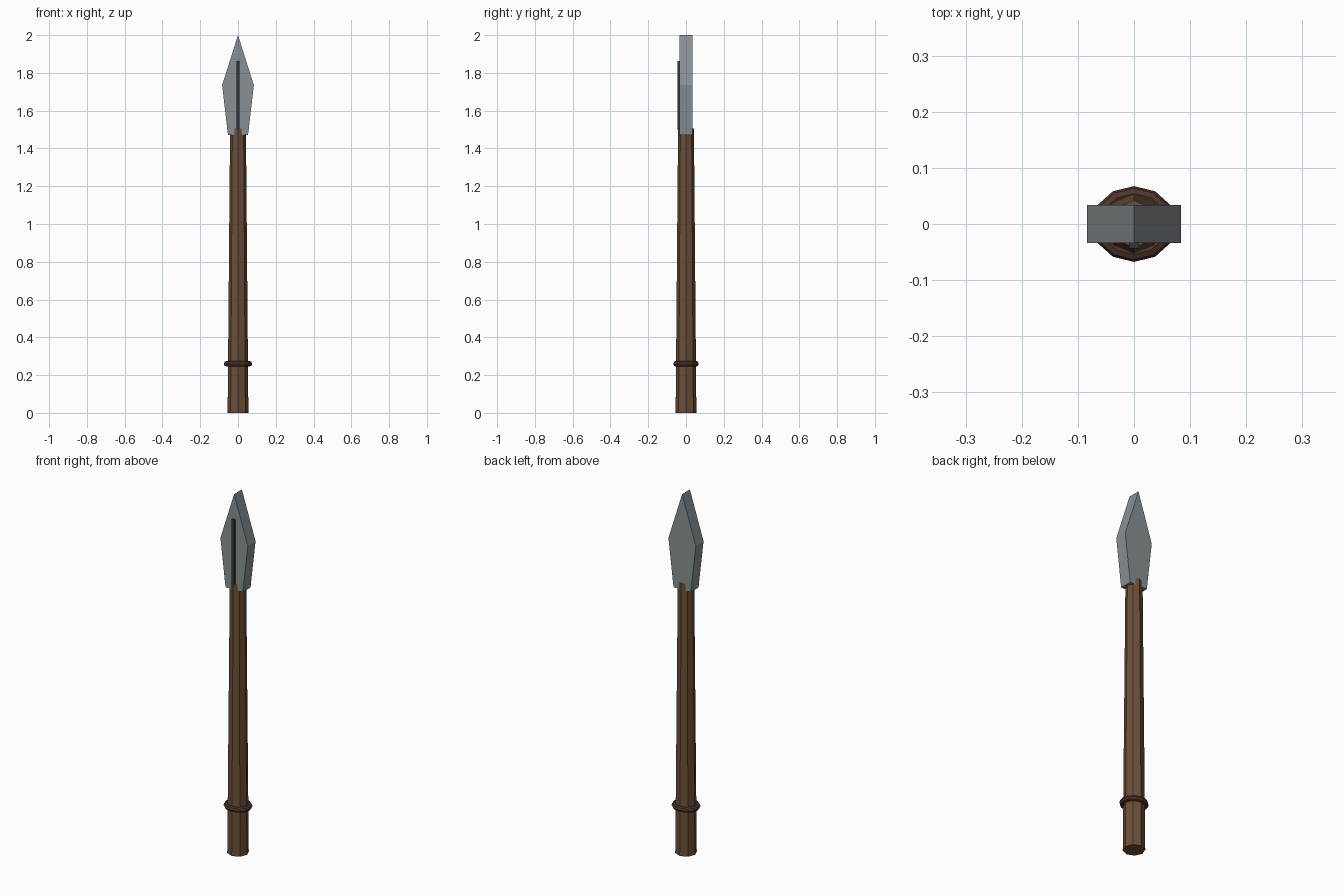
import bpy, bmesh, math

if "Cube" in bpy.data.objects:
    bpy.data.objects.remove(bpy.data.objects["Cube"])


def finish(obj, name, color):
    obj.name = name
    mat = bpy.data.materials.new(name + "_material")
    mat.diffuse_color = (*color, 1)
    mat.use_nodes = True
    mat.node_tree.nodes["Principled BSDF"].inputs["Base Color"].default_value = mat.diffuse_color
    obj.data.materials.append(mat)
    return obj


# Tapered octagonal wooden shaft, corners on the x and y axes
H = 1.505
bpy.ops.mesh.primitive_cone_add(vertices=8, radius1=0.055, radius2=0.042,
                                depth=H, location=(0, 0, H / 2))
finish(bpy.context.object, "shaft", (0.15, 0.08, 0.04))

# Grip ring near the butt, slightly flattened front to back
bpy.ops.mesh.primitive_torus_add(major_segments=12, minor_segments=8,
                                 major_radius=0.06, minor_radius=0.015,
                                 location=(0, 0, 0.26))
ring = finish(bpy.context.object, "grip_ring", (0.08, 0.035, 0.027))
ring.scale = (1, 0.9, 1)

# Spear blade: flat leaf outline extruded front to back
T = 0.034
outline = [(-0.053, 1.47), (0.053, 1.47), (0.084, 1.735), (0, 2.0), (-0.084, 1.735)]
bm = bmesh.new()
face = bm.faces.new([bm.verts.new((x, -T, z)) for x, z in outline])
ext = bmesh.ops.extrude_face_region(bm, geom=[face])
verts = [g for g in ext["geom"] if isinstance(g, bmesh.types.BMVert)]
bmesh.ops.translate(bm, verts=verts, vec=(0, 2 * T, 0))
bmesh.ops.recalc_face_normals(bm, faces=bm.faces)
mesh = bpy.data.meshes.new("blade")
bm.to_mesh(mesh)
bm.free()
blade = bpy.data.objects.new("blade", mesh)
bpy.context.collection.objects.link(blade)
finish(blade, "blade", (0.25, 0.28, 0.30))

# Dark central rib on the front of the blade
bpy.ops.mesh.primitive_cube_add(size=1, location=(0, -0.037, 1.681))
rib = finish(bpy.context.object, "blade_rib", (0.03, 0.037, 0.042))
rib.scale = (0.018, 0.014, 0.362)
